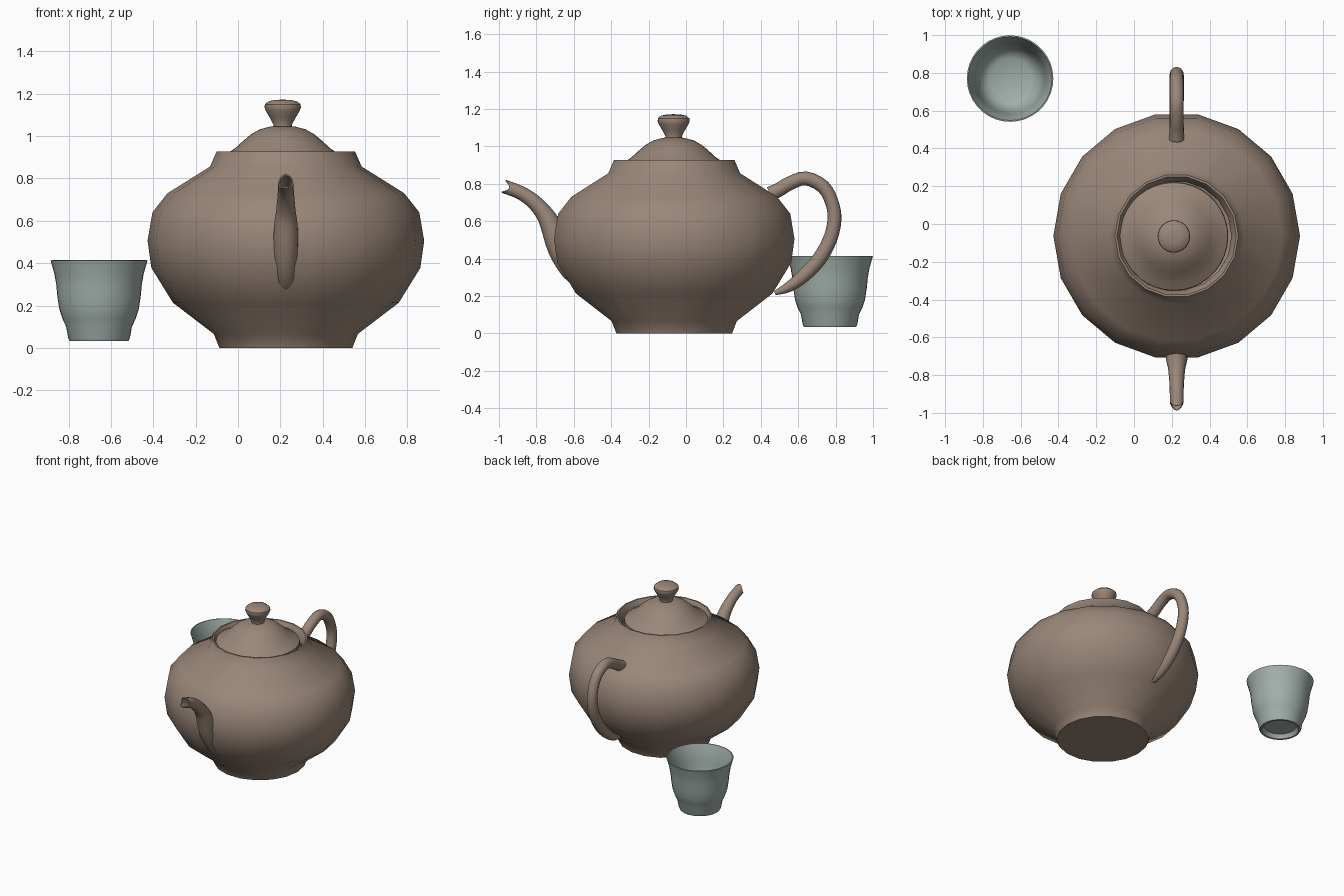
import bpy, bmesh
from math import sin, cos, pi, radians
from mathutils import Vector

if "Cube" in bpy.data.objects:
    bpy.data.objects.remove(bpy.data.objects["Cube"])


def material(name, rgb):
    m = bpy.data.materials.new(name)
    m.diffuse_color = (*rgb, 1)
    m.use_nodes = True
    m.node_tree.nodes["Principled BSDF"].inputs["Base Color"].default_value = m.diffuse_color
    return m


clay = material("brown_clay", (0.32, 0.24, 0.19))
glaze = material("grey_glaze", (0.36, 0.43, 0.41))


def finish(name, bm, mat, angle=40):
    bmesh.ops.recalc_face_normals(bm, faces=bm.faces)
    me = bpy.data.meshes.new(name)
    bm.to_mesh(me)
    bm.free()
    me.materials.append(mat)
    ob = bpy.data.objects.new(name, me)
    bpy.context.collection.objects.link(ob)
    bpy.ops.object.select_all(action='DESELECT')
    bpy.context.view_layer.objects.active = ob
    ob.select_set(True)
    bpy.ops.object.shade_smooth_by_angle(angle=radians(angle))
    return ob


def skin(bm, rings):
    for a, b in zip(rings, rings[1:]):
        n = max(len(a), len(b))
        for i in range(n):
            j = (i + 1) % n
            if len(a) == 1:
                bm.faces.new((a[0], b[i], b[j]))
            elif len(b) == 1:
                bm.faces.new((a[i], a[j], b[0]))
            else:
                bm.faces.new((a[i], a[j], b[j], b[i]))


def lathe(name, profile, centre, sides, mat, angle=40):
    """Turn (radius, z) points round a vertical axis; radius 0 closes the end."""
    bm = bmesh.new()
    cx, cy = centre
    rings = []
    for r, z in profile:
        angles = [2 * pi * i / sides for i in range(sides)] if r else [0]
        rings.append([bm.verts.new((cx + r * cos(t), cy + r * sin(t), z)) for t in angles])
    skin(bm, rings)
    return finish(name, bm, mat, angle)


def smooth_path(pts, steps=3):
    """Catmull-Rom through (y, z, radius) points."""
    p = [Vector(q) for q in pts]
    p = [2 * p[0] - p[1]] + p + [2 * p[-1] - p[-2]]
    out = []
    for a, b, c, d in zip(p, p[1:], p[2:], p[3:]):
        for k in range(steps):
            t = k / steps
            out.append(0.5 * (2 * b + (c - a) * t + (2 * a - 5 * b + 4 * c - d) * t * t
                              + (3 * b - a - 3 * c + d) * t ** 3))
    return out + [p[-2]]


def tube(name, pts, x, mat, sides=16, open_tip=False):
    """Sweep a round section along a path in the yz plane."""
    bm = bmesh.new()
    path = smooth_path(pts)
    rings = []

    def ring(i, scale=1.0, notch=0.0):
        a, b = path[max(i - 1, 0)], path[min(i + 1, len(path) - 1)]
        t = Vector((0, b.x - a.x, b.y - a.y)).normalized()
        n = Vector((0, -t.z, t.y))
        c = Vector((x, path[i].x, path[i].y))
        r = path[i].z * scale
        return [bm.verts.new(c + Vector((r * cos(s), 0, 0)) + n * r * sin(s)
                             - t * notch * cos(s) ** 2)
                for s in (2 * pi * k / sides for k in range(sides))]

    last = len(path) - 1
    for i in range(last):
        rings.append(ring(i))
    if open_tip:
        # notched lip, then the bore going back inside
        rings.append(ring(last, 1, 0.03))
        rings.append(ring(last, 0.82, 0.03))
        rings += [ring(i, 0.75) for i in range(last - 2, last - 9, -1)]
    else:
        rings.append(ring(last))
    skin(bm, rings)
    bm.faces.new(rings[0])
    bm.faces.new(rings[-1])
    return finish(name, bm, mat)


POT = (0.226, -0.063)

# pot body: 18 sides, with the rim turned inwards
lathe("pot_body", [(0, 0), (0.314, 0), (0.34, 0.066), (0.533, 0.213), (0.635, 0.378),
                   (0.653, 0.506), (0.63, 0.64), (0.559, 0.73), (0.358, 0.856),
                   (0.327, 0.927), (0.316, 0.927), (0.29, 0.885), (0.29, 0.85), (0.5, 0.73),
                   (0.6, 0.5), (0.5, 0.23), (0.3, 0.05), (0, 0.04)], POT, 18, clay, 50)

# lid with dome
LID = (0.211, -0.066)
lathe("lid", [(0, 0.88), (0.28, 0.88), (0.288, 0.89), (0.285, 0.903), (0.255, 0.922),
              (0.225, 0.942), (0.19, 0.974), (0.15, 1.008), (0.108, 1.032), (0.055, 1.046),
              (0, 1.048)], LID, 36, clay)

# lid knob
lathe("lid_knob", [(0, 1.03), (0.046, 1.035), (0.044, 1.055), (0.06, 1.085), (0.079, 1.118),
                   (0.086, 1.135), (0.084, 1.15), (0.068, 1.164), (0.035, 1.171), (0, 1.172)],
      LID, 28, clay)

# spout rising from low on the front of the body
tube("spout", [(-0.54, 0.25, 0.025), (-0.615, 0.33, 0.05), (-0.68, 0.45, 0.058),
               (-0.72, 0.57, 0.056), (-0.757, 0.64, 0.047), (-0.81, 0.7, 0.041),
               (-0.88, 0.75, 0.037), (-0.975, 0.787, 0.036)], POT[0], clay, open_tip=True)

# handle at the back
tube("handle", [(0.45, 0.745, 0.04), (0.5, 0.77, 0.038), (0.556, 0.803, 0.037),
                (0.64, 0.829, 0.037), (0.733, 0.785, 0.037), (0.78, 0.7, 0.036),
                (0.794, 0.61, 0.037), (0.77, 0.503, 0.038), (0.711, 0.396, 0.039),
                (0.626, 0.305, 0.036), (0.545, 0.246, 0.027), (0.475, 0.216, 0.012)],
     POT[0], clay)

# cup with hollow foot
lathe("cup", [(0, 0.062), (0.11, 0.062), (0.125, 0.033), (0.139, 0.033), (0.146, 0.048),
              (0.155, 0.1), (0.173, 0.138), (0.187, 0.18), (0.197, 0.245), (0.202, 0.3),
              (0.211, 0.35), (0.229, 0.413), (0.222, 0.414), (0.2, 0.35), (0.19, 0.29),
              (0.182, 0.22), (0.168, 0.165), (0.145, 0.12), (0.11, 0.1), (0, 0.095)],
      (-0.656, 0.77), 36, glaze)
